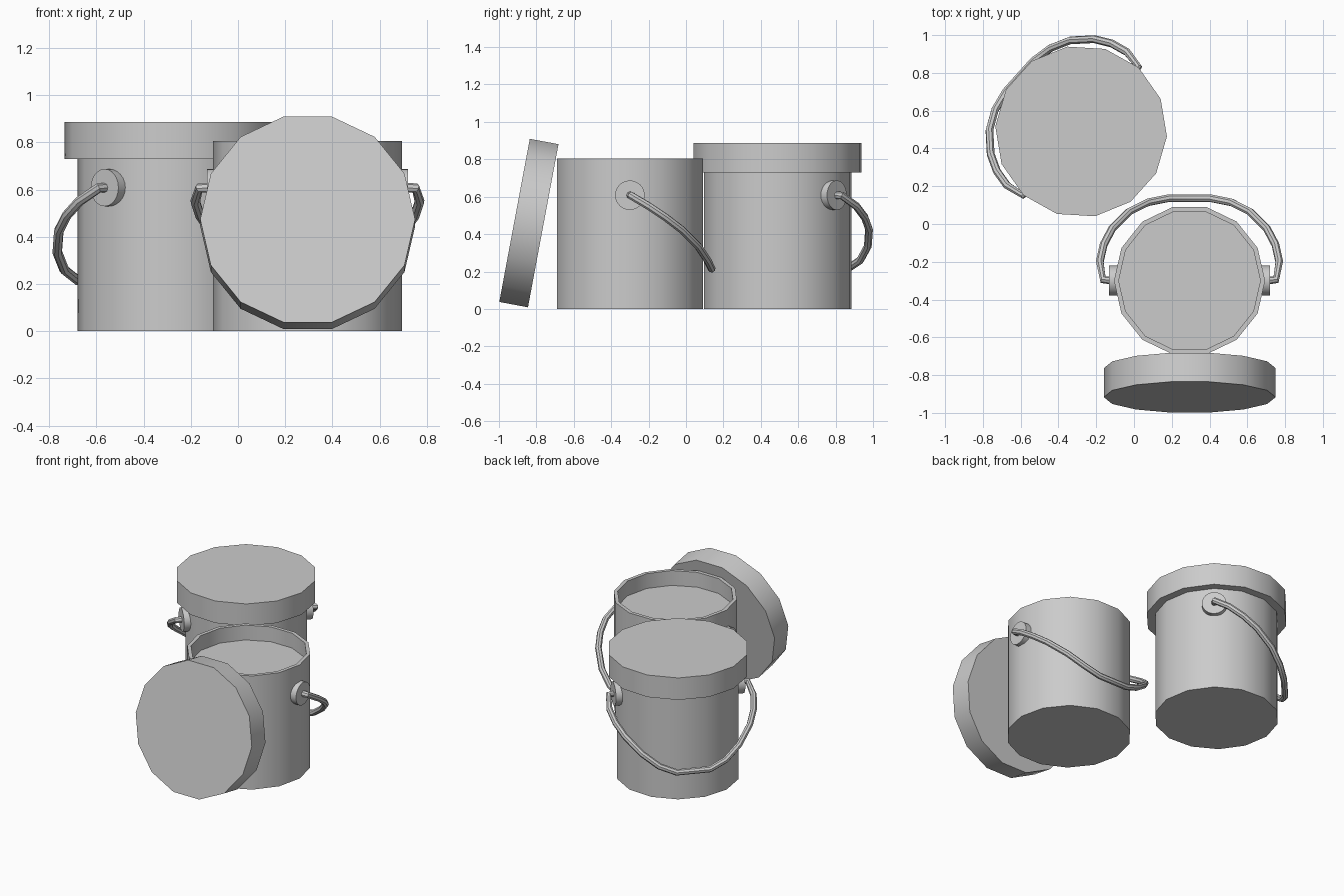
import bpy, bmesh
from math import sin, cos, pi, radians
from mathutils import Matrix, Vector

if "Cube" in bpy.data.objects:
    bpy.data.objects.remove(bpy.data.objects["Cube"])

SIDES = 14
metal = bpy.data.materials.new("grey_metal")
metal.use_nodes = True
grey = (0.6, 0.6, 0.6, 1)
metal.diffuse_color = grey
metal.node_tree.nodes["Principled BSDF"].inputs["Base Color"].default_value = grey


def finish(obj, place):
    """Place, colour and shade an object."""
    obj.matrix_world = place
    obj.data.materials.clear()
    obj.data.materials.append(metal)
    bpy.ops.object.select_all(action='DESELECT')
    obj.select_set(True)
    bpy.context.view_layer.objects.active = obj
    bpy.ops.object.shade_smooth_by_angle(angle=radians(35))


def lathe(name, profile, sides, place):
    """Turn a (radius, height) profile around z and cap both ends."""
    bm = bmesh.new()
    rings = [[bm.verts.new((r * cos(2 * pi * i / sides), r * sin(2 * pi * i / sides), z))
              for i in range(sides)] for r, z in profile]
    for a, b in zip(rings, rings[1:]):
        for i in range(sides):
            j = (i + 1) % sides
            bm.faces.new((a[i], a[j], b[j], b[i]))
    bm.faces.new(rings[0][::-1])
    bm.faces.new(rings[-1])
    mesh = bpy.data.meshes.new(name)
    bm.to_mesh(mesh)
    bm.free()
    obj = bpy.data.objects.new(name, mesh)
    bpy.context.collection.objects.link(obj)
    finish(obj, place)


def wire(name, points, radius, place):
    """Round rod along a path."""
    curve = bpy.data.curves.new(name, 'CURVE')
    curve.dimensions = '3D'
    curve.bevel_depth = radius
    curve.bevel_resolution = 2
    curve.use_fill_caps = True
    spline = curve.splines.new('POLY')
    spline.points.add(len(points) - 1)
    for p, co in zip(spline.points, points):
        p.co = (*co, 1)
    obj = bpy.data.objects.new(name, curve)
    bpy.context.collection.objects.link(obj)
    bpy.ops.object.select_all(action='DESELECT')
    obj.select_set(True)
    bpy.context.view_layer.objects.active = obj
    bpy.ops.object.convert(target='MESH')
    finish(bpy.context.view_layer.objects.active, place)


def lid(name, place):
    lathe(name, [(0.455, -0.078), (0.455, 0.078)], SIDES, place)


def bucket(prefix, place):
    # Open body with a recessed content surface
    lathe(prefix + "_bucket",
          [(0.4, 0), (0.4, 0.805), (0.375, 0.805), (0.375, 0.7)], SIDES, place)
    # Handle mounts on both sides
    for side, sign in (("left", 1), ("right", -1)):
        turn = Matrix.Translation((0, 0, 0.608)) @ Matrix.Rotation(sign * pi / 2, 4, 'Y')
        lathe(f"{prefix}_{side}_handle_mount", [(0.079, 0.37), (0.079, 0.426)], 24, place @ turn)
    # Hanging wire handle, mirrored about its middle
    half = [(0.41, 0, 0.608), (0.458, 0.005, 0.606), (0.475, 0.1, 0.55), (0.455, 0.19, 0.49),
            (0.41, 0.275, 0.425), (0.32, 0.365, 0.335), (0.22, 0.415, 0.26), (0.11, 0.437, 0.215)]
    path = half + [(-x, y, z) for x, y, z in reversed(half)]
    wire(prefix + "_handle", path, 0.021, place)


# Open bucket with its lid leaning in front
bucket("open", Matrix.Translation((0.294, -0.3, 0)))
lid("leaning_lid", Matrix.Translation((0.295, -0.84, 0.459)) @ Matrix.Rotation(radians(79.4), 4, 'X'))

# Closed bucket, turned so its handle hangs to the back right
closed = Matrix.Translation((-0.28, 0.49, 0)) @ Matrix.Rotation(radians(48), 4, 'Z')
bucket("closed", closed)
lid("closed_lid", closed @ Matrix.Translation((0, 0, 0.808)))
